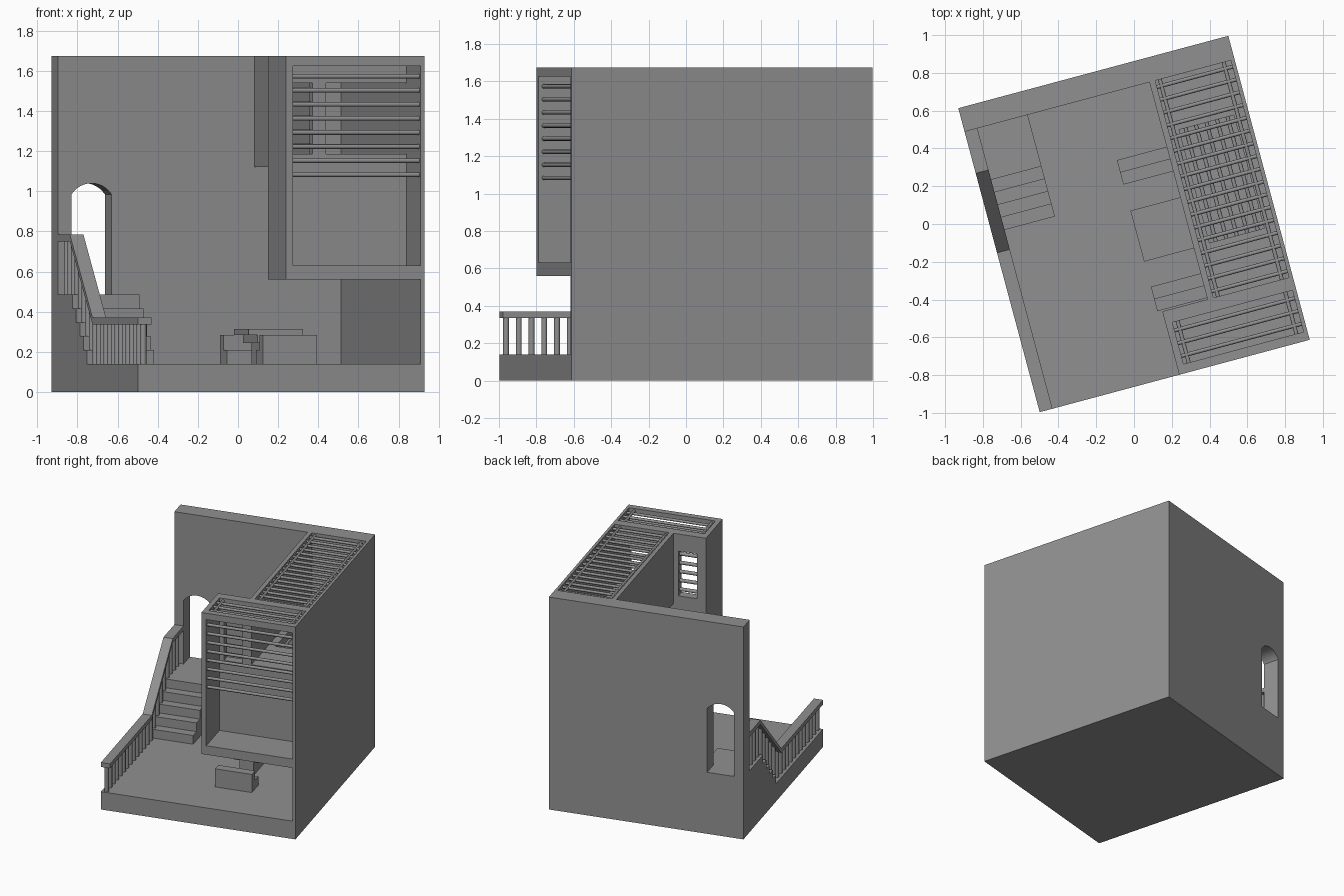
import bpy, bmesh, math
from mathutils import Matrix, Vector

if "Cube" in bpy.data.objects:
    bpy.data.objects.remove(bpy.data.objects["Cube"])

# Everything is laid out square (u across, v deep), then turned 15 degrees
TURN = Matrix.Rotation(math.radians(15), 4, 'Z')
U, V, H = 0.74, 0.833, 1.675      # half width, half depth, height
FLOOR = 0.14

# Dark grey stone
stone = bpy.data.materials.new("dark_grey")
stone.diffuse_color = (0.28, 0.28, 0.28, 1)
stone.use_nodes = True
stone.node_tree.nodes["Principled BSDF"].inputs["Base Color"].default_value = stone.diffuse_color


def finish(name, bm, smooth=False):
    bmesh.ops.recalc_face_normals(bm, faces=bm.faces)
    bm.transform(TURN)
    for f in bm.faces:
        f.smooth = smooth and len(f.verts) == 4
    me = bpy.data.meshes.new(name)
    bm.to_mesh(me)
    bm.free()
    me.materials.append(stone)
    ob = bpy.data.objects.new(name, me)
    bpy.context.collection.objects.link(ob)
    return ob


def boxes(name, *specs):
    """Each spec is (u0, u1, v0, v1, z0, z1)."""
    bm = bmesh.new()
    for u0, u1, v0, v1, z0, z1 in specs:
        m = Matrix.Translation(((u0 + u1) / 2, (v0 + v1) / 2, (z0 + z1) / 2))
        m = m @ Matrix.Diagonal((u1 - u0, v1 - v0, z1 - z0, 1))
        bmesh.ops.create_cube(bm, size=1, matrix=m)
    return finish(name, bm)


def extrude(name, pts, offset):
    bm = bmesh.new()
    f = bm.faces.new([bm.verts.new(p) for p in pts])
    new = bmesh.ops.extrude_face_region(bm, geom=[f], use_keep_orig=True)['geom']
    bmesh.ops.translate(bm, vec=offset, verts=[g for g in new if isinstance(g, bmesh.types.BMVert)])
    return finish(name, bm)


def rods(name, ends, r=0.0105):
    bm = bmesh.new()
    for a, b in ends:
        a, b = Vector(a), Vector(b)
        rot = (b - a).to_track_quat('Z', 'Y').to_matrix().to_4x4()
        bmesh.ops.create_cone(bm, cap_ends=True, segments=12, radius1=r, radius2=r,
                              depth=(b - a).length, matrix=Matrix.Translation((a + b) / 2) @ rot)
    return finish(name, bm, True)


# Base and full-height right wall
WALL = 0.704                       # front face of back wall
RIGHT = 0.719                      # inner face of right wall
boxes("base", (-U, U, -V, V, 0, FLOOR))
boxes("right_wall", (RIGHT, U, -V, WALL, FLOOR, H))

# Back wall with arched doorway
d0, d1, spring, rise, n = -0.67, -0.464, 0.985, 0.055, 12
half = (d1 - d0) / 2
R = (half ** 2 + rise ** 2) / (2 * rise)
ang = math.asin(half / R)
arch = []
for i in range(n + 1):
    a = -ang + 2 * ang * i / n
    arch.append(((d0 + d1) / 2 + R * math.sin(a), WALL, spring + rise - R + R * math.cos(a)))
wall = [(-U, WALL, FLOOR), (d0, WALL, FLOOR)] + arch + [
    (d1, WALL, FLOOR), (U, WALL, FLOOR), (U, WALL, H), (-U, WALL, H)]
extrude("back_wall", wall, (0, V - WALL, 0))
boxes("door_sill", (d0, d1, WALL, V, FLOOR, 0.485))

# Stairs and landing
TREAD, RISE, S0 = 0.0687, 0.069, 0.147
stairs = [(-U, WALL, FLOOR), (-U, S0, FLOOR)]
for i in range(5):
    z = FLOOR + RISE * (i + 1)
    stairs += [(-U, S0 + TREAD * i, z), (-U, WALL if i == 4 else S0 + TREAD * (i + 1), z)]
extrude("stairs", stairs, (U - 0.394, 0, 0))

# Handrail: level, sloped, level
path = [(-V, 0.37), (0.04, 0.37), (0.476, 0.785), (WALL, 0.785)]
prof = [(-U, v, z) for v, z in path] + [(-U, v, z - 0.035) for v, z in reversed(path)]
extrude("handrail", prof, (0.07, 0, 0))

# Round balusters from floor, steps and landing up to the rail
vs = [-0.807 + 0.0705 * i for i in range(14)] + [0.181 + TREAD * i for i in range(8)]
bal = []
for v in vs:
    step = max(0, min(5, math.floor((v - S0) / TREAD) + 1))
    t = max(0, min(1, (v - 0.04) / 0.436))
    bal.append(((-0.705, v, FLOOR + RISE * step), (-0.705, v, 0.35 + 0.415 * t)))
rods("balusters", bal, 0.016)

# Front raised room: floor, side wall, front lintel and pierced back wall
L, BF, BB = 0.025, -0.556, -0.486
boxes("front_room",
      (L, RIGHT, -V, BB, 0.56, 0.63),
      (L, 0.0615, -V, BF, 0.63, H),
      (0.0615, RIGHT, -V, -0.784, 1.625, H),
      (L, RIGHT, BF, BB, 0.63, 1.187),
      (L, RIGHT, BF, BB, 1.54, H),
      (L, 0.095, BF, BB, 1.187, 1.54),
      (0.235, 0.305, BF, BB, 1.187, 1.54))

# Upper gallery behind it, with a grille in its floor
boxes("gallery",
      (0.273, 0.305, BB, WALL, 1.12, H),
      (0.305, 0.36, BB, WALL, 1.12, 1.185),
      (0.66, RIGHT, BB, WALL, 1.12, 1.185),
      (0.36, 0.66, BB, -0.2, 1.12, 1.185),
      (0.36, 0.66, 0.42, WALL, 1.12, 1.185))
rods("floor_grille", [((0.395 + 0.0575 * i, -0.2, 1.155), (0.395 + 0.0575 * i, 0.42, 1.155)) for i in range(5)])

# Round slats: front screen, window, both roofs
rods("front_slats", [((0.06, -0.803, 1.083 + 0.07 * i), (RIGHT, -0.803, 1.083 + 0.07 * i)) for i in range(8)], 0.0115)
rods("window_slats", [((0.095, -0.521, 1.225 + 0.07 * i), (0.235, -0.521, 1.225 + 0.07 * i)) for i in range(5)], 0.0135)
ZR = 1.655
roof = [((0.06, -0.74 + 0.07 * i, ZR), (RIGHT, -0.74 + 0.07 * i, ZR)) for i in range(3)]
roof += [((u, -0.784, ZR), (u, BF, ZR)) for u in (0.09, 0.68)]
rods("front_roof_slats", roof)
roof = [((0.305, -0.451 + 0.07 * i, ZR), (RIGHT, -0.451 + 0.07 * i, ZR)) for i in range(17)]
roof += [((u, BB, ZR), (u, WALL, ZR)) for u in (0.33, 0.68)]
rods("gallery_roof_slats", roof)

# Table with stepped pedestal, and two benches facing it
E = 0.28
boxes("table",
      (0, E, -0.206, 0.073, 0.285, 0.315),
      (0.045, E - 0.045, -0.206, 0.073, 0.245, 0.285),
      (0.088, E - 0.088, -0.206, 0.073, FLOOR, 0.245))
for name, s in (("rear_bench", 1), ("front_bench", -1)):
    mid = -0.064
    a, b, c = (mid + s * k for k in (0.28, 0.346, 0.414))
    boxes(name,
          (0, E, min(a, b), max(a, b), FLOOR, 0.21),
          (0, E, min(b, c), max(b, c), FLOOR, 0.283))
